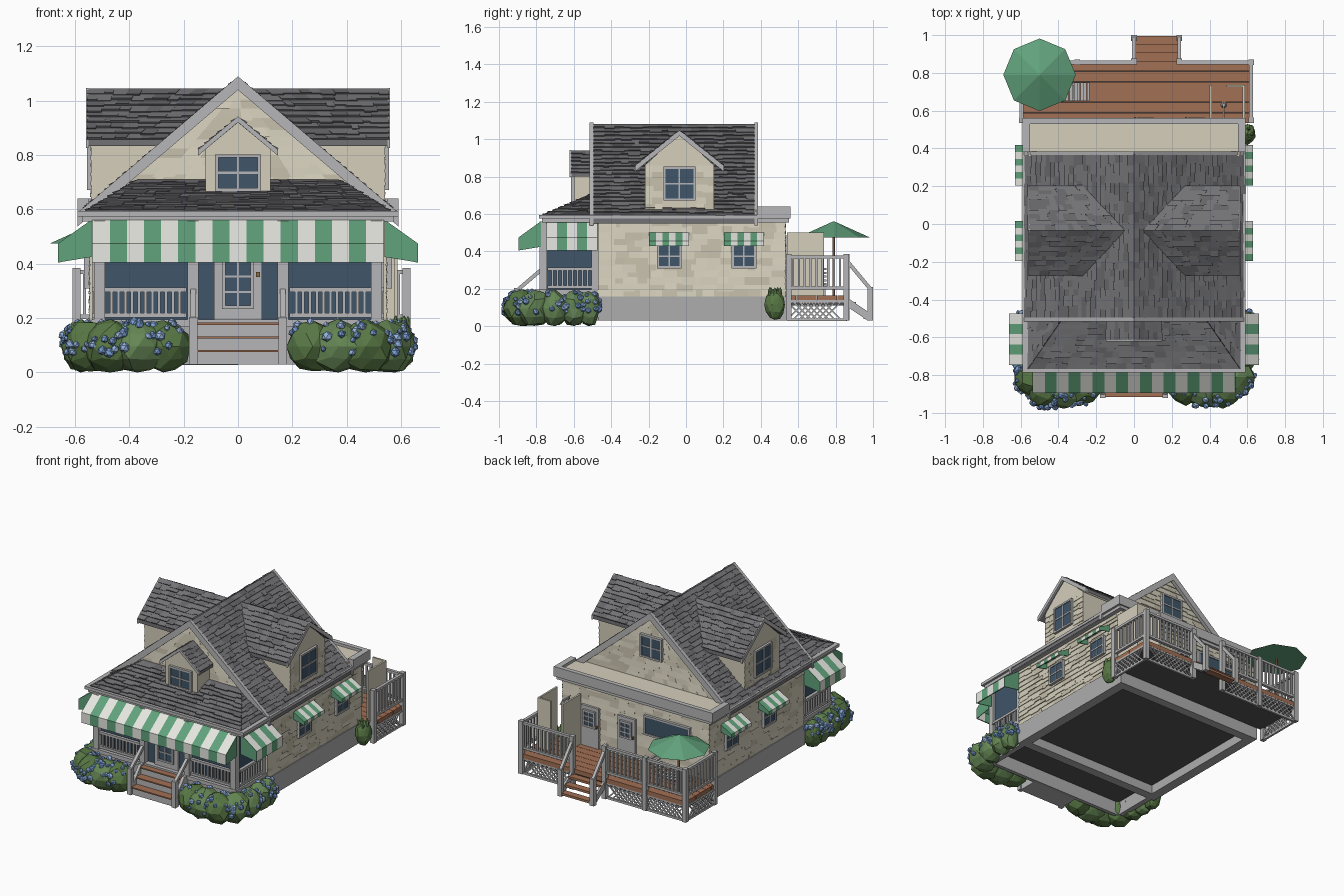
import bpy, bmesh, random
from math import radians, pi, sin, cos
from mathutils import Matrix, Vector as V

if "Cube" in bpy.data.objects:
    bpy.data.objects.remove(bpy.data.objects["Cube"])

random.seed(4)
COL = dict(trim=(.47, .47, .48), stone=(.42, .42, .43), wall=(.66, .62, .50), wall2=(.54, .50, .39),
           roof=(.17, .17, .18), roof2=(.13, .13, .14), glass=(.05, .09, .14), green=(.12, .36, .20),
           white=(.80, .80, .76), wood=(.36, .16, .09), dark=(.09, .09, .09), leaf=(.10, .19, .06),
           leaf2=(.13, .24, .09), flower=(.20, .36, .68), flower2=(.30, .46, .75), brass=(.25, .15, .05))
MATS = {}
for k, c in COL.items():
    MATS[k] = bpy.data.materials.new(k)
    MATS[k].diffuse_color = (*c, 1)
PARTS, I = {}, Matrix()


def part(name, mat):
    bm, mats = PARTS.setdefault(name, (bmesh.new(), []))
    if mat not in mats:
        mats.append(mat)
    return bm, mats.index(mat)


def add(name, mat, verts, faces, M=I):
    bm, i = part(name, mat)
    vs = [bm.verts.new(M @ V(v)) for v in verts]
    for f in faces:
        bm.faces.new([vs[k] for k in f]).material_index = i


def prism(name, mat, pts, y0, y1, M=I):
    """Extrude an (x, z) outline along y."""
    n = len(pts)
    vs = [(x, y, z) for y in (y0, y1) for x, z in pts]
    fs = [tuple(range(n)), tuple(range(2 * n - 1, n - 1, -1))]
    add(name, mat, vs, fs + [(k, (k + 1) % n, n + (k + 1) % n, n + k) for k in range(n)], M)


def box(name, mat, x0, x1, y0, y1, z0, z1, M=I):
    prism(name, mat, [(x0, z0), (x1, z0), (x1, z1), (x0, z1)], y0, y1, M)


def bar(name, mat, p, q, w, h=None):
    p, d, h = V(p), V(q) - V(p), h or w
    M = Matrix.Translation(p) @ d.to_track_quat('Y', 'Z').to_matrix().to_4x4()
    box(name, mat, -w / 2, w / 2, 0, d.length, -h / 2, h / 2, M)


def chevron(name, mat, w, ze, za, t, y0, y1, M=I):
    for s in (-1, 1):
        prism(name, mat, [(s * w, ze), (0, za), (0, za - t), (s * w, ze - t)], y0, y1, M)


def cone(name, mat, r1, r2, z0, z1, x, y, n=8):
    bm, i = part(name, mat)
    old = set(bm.faces)
    bmesh.ops.create_cone(bm, cap_ends=True, segments=n, radius1=r1, radius2=r2, depth=z1 - z0,
                          matrix=Matrix.Translation((x, y, (z0 + z1) / 2)))
    for f in set(bm.faces) - old:
        f.material_index = i


def blob(name, mat, c, r, sub, jit):
    bm, i = part(name, mat)
    vs = bmesh.ops.create_icosphere(bm, subdivisions=sub, radius=1)['verts']
    for v in vs:
        k = 1 + random.uniform(-jit, jit * .4)
        v.co = V(c) + V([v.co[a] * r[a] * k for a in range(3)])
        v.co.z = max(v.co.z, 0)
        for f in v.link_faces:
            f.material_index = i


def shingles(name, mats, a, b, c, d, rows, width, h, out=(0, 0, 1)):
    """Cover a quad (a-b bottom edge, d-c top edge) with raised wedges."""
    a, b, c, d = map(V, (a, b, c, d))
    n = (b - a).cross(d - a).normalized()
    n = -n if n.dot(V(out)) < 0 else n
    at = lambda u, v: a.lerp(b, u).lerp(d.lerp(c, u), v)
    for r in range(rows):
        v0, v1 = r / rows, (r + 1) / rows
        k = max(1, round((at(1, v0) - at(0, v0)).length / width))
        cuts = [0] + [(j + random.uniform(-.35, .35)) / k for j in range(1, k)] + [1]
        for u0, u1 in zip(cuts, cuts[1:]):
            lo = max(0, v0 - random.choice((0, 0, .25)) / rows)
            hh = n * h * random.uniform(.5, 1.2)
            p, q, s, t = at(u0, lo), at(u1, lo), at(u1, v1), at(u0, v1)
            add(name, random.choice(mats), [p, q, q + hh, p + hh, s, t],
                [(0, 1, 2, 3), (3, 2, 4, 5), (0, 5, 4, 1), (0, 3, 5), (1, 4, 2)])


def face(ang, x, y, z=0):
    """Local frame whose -y axis points out of a wall."""
    return Matrix.Translation((x, y, z)) @ Matrix.Rotation(radians(ang), 4, 'Z')


def window(M, w, h, nx=2, nz=2):
    box('window_glass', 'glass', -w, w, -.008, .01, -h, h, M)
    for s in (-1, 1):
        box('window_frames', 'trim', s * w - .006, s * w + .006, -.014, .01, -h - .006, h + .006, M)
        box('window_frames', 'trim', -w, w, -.014, .01, s * h - .006, s * h + .006, M)
    for k in range(1, nx):
        x = -w + 2 * w * k / nx
        box('window_frames', 'trim', x - .004, x + .004, -.012, 0, -h, h, M)
    for k in range(1, nz):
        z = -h + 2 * h * k / nz
        box('window_frames', 'trim', -w, w, -.012, 0, z - .004, z + .004, M)


def door(M, w, h, win):
    box('doors', 'trim', -w, w, -.012, .01, 0, h, M)
    window(M @ Matrix.Translation((0, -.012, win[0])), w * .6, win[1], 2, 3)
    box('door_knobs', 'brass', w * .76, w * .92, -.03, -.01, h * .52, h * .58, M)


def awning(name, M, w, n, d, zt, zm, zb):
    R = M @ Matrix.Rotation(pi / 2, 4, 'Z')
    pts = [(0, zt), (-d, zm), (-d, zb), (.008 - d, zb), (.008 - d, zm - .008), (0, zt - .012)]
    for k in range(n):
        prism(name, ('white', 'green')[k % 2], pts, -w + 2 * w * k / n, -w + 2 * w * (k + 1) / n, R)
    for s in (-1, 1):
        prism(name, 'green', [(0, zt), (-d, zm), (-d, zb), (0, zb + .02)], s * w - .002, s * w + .002, R)


def railing(name, p, q, z0, z1, step=.03):
    p, q = V((*p, 0)), V((*q, 0))
    for z in (z0, z1):
        bar(name, 'trim', p + V((0, 0, z)), q + V((0, 0, z)), .02, .016)
    n = round((q - p).length / step)
    for k in range(1, n):
        m = p.lerp(q, k / n)
        bar(name, 'trim', m + V((0, 0, z0)), m + V((0, 0, z1)), .011)


def post(name, x, y, z0, z1, w=.035):
    box(name, 'trim', x - w / 2, x + w / 2, y - w / 2, y + w / 2, z0, z1)


# foundation ring, floor, main walls
for s in (-1, 1):
    box('foundation', 'stone', s * .555, s * .49, -.47, .535, .03, .16)
for y in (-.47, .475):
    box('foundation', 'stone', -.55, .55, y, y + .06, .03, .16)
box('ground_floor', 'dark', -.5, .5, -.45, .5, .09, .16)
box('walls', 'wall', -.545, .545, -.47, .53, .16, .575)
WALL, ROOF = ('wall', 'wall', 'wall2'), ('roof', 'roof', 'roof2')
for s in (-1, 1):
    shingles('wall_shingles', WALL, (s * .545, -.47, .16), (s * .545, .53, .16), (s * .545, .53, .57),
             (s * .545, -.47, .57), 12, .07, .005, (s, 0, 0))
shingles('wall_shingles', WALL, (-.545, .53, .16), (.545, .53, .16), (.545, .53, .57), (-.545, .53, .57),
         12, .07, .004, (0, 1, 0))
# attic gable walls and main roof
prism('attic_walls', 'wall', [(-.55, .58), (.55, .58), (0, 1.055)], -.47, .355)
for y, o in ((-.47, -1), (.355, 1)):
    shingles('wall_shingles', WALL, (-.53, y, .59), (.53, y, .59), (.01, y, 1.04), (-.01, y, 1.04), 13, .07, .005, (0, o, 0))
chevron('main_roof', 'roof', .585, .585, 1.08, .035, -.5, .37)
for y in (-.515, .365):
    chevron('rake_boards', 'trim', .59, .588, 1.09, .05, y, y + .02)
for s in (-1, 1):
    shingles('roof_shingles', ROOF, (s * .585, -.495, .585), (s * .585, .365, .585), (0, .365, 1.08),
             (0, -.495, 1.08), 24, .05, .009)
# cornice and flat rear roof with low parapet
box('cornice', 'trim', -.575, .575, -.77, .55, .555, .58)
box('cornice', 'trim', -.59, .59, -.785, .56, .575, .595)
box('rear_flat_roof', 'wall', -.56, .56, .36, .54, .59, .622)
box('rear_parapet', 'trim', -.59, .59, .53, .56, .595, .64)
for s in (-1, 1):
    box('rear_parapet', 'trim', s * .59, s * .55, .38, .55, .595, .64)
# side dormers
for s in (-1, 1):
    M = face(90 * s, 0, -.035)
    prism('side_dormers', 'wall', [(-.185, .6), (.185, .6), (.185, .86), (0, 1.03), (-.185, .86)], -.54, -.05, M)
    chevron('side_dormer_roofs', 'roof', .235, .858, 1.045, .025, -.555, -.05, M)
    chevron('rake_boards', 'trim', .237, .857, 1.047, .03, -.56, -.55, M)
    window(face(90 * s, s * .542, -.035, .762), .08, .085)
    for t in (-1, 1):
        y = -.035 + t * .235
        shingles('roof_shingles', ROOF, (s * .27, y, .858), (s * .555, y, .858), (s * .555, -.035, 1.045),
                 (s * .05, -.035, 1.045), 9, .05, .008)
        shingles('wall_shingles', WALL, (s * .54, -.035 + t * .185, .62), (s * .54, -.035 + t * .09, .62),
                 (s * .54, -.035 + t * .09, .86), (s * .54, -.035 + t * .185, .86), 7, .06, .004, (s, 0, 0))
# porch roof (hipped) and front dormer
e, t = [(-.56, -.765, .593), (.56, -.765, .593), (.56, -.47, .593), (-.56, -.47, .593)], .71
add('porch_roof', 'roof', e + [(-.37, -.49, t), (.37, -.49, t), (.37, -.47, t), (-.37, -.47, t)],
    [(0, 1, 5, 4), (1, 2, 6, 5), (2, 3, 7, 6), (3, 0, 4, 7), (4, 5, 6, 7), (3, 2, 1, 0)])
shingles('roof_shingles', ROOF, e[0], e[1], (.37, -.49, t), (-.37, -.49, t), 9, .05, .008)
for s in (-1, 1):
    shingles('roof_shingles', ROOF, (s * .56, -.765, .593), (s * .56, -.47, .593), (s * .37, -.47, t), (s * .37, -.49, t), 7, .05, .008)
    shingles('roof_shingles', ROOF, (s * .145, -.615, .82), (s * .145, -.475, .82), (0, -.475, .94), (0, -.615, .94), 6, .045, .007)
prism('front_dormer', 'wall', [(-.12, .62), (.12, .62), (.12, .83), (0, .925), (-.12, .83)], -.6, -.46)
chevron('front_dormer_roof', 'roof', .145, .82, .94, .02, -.615, -.46)
chevron('rake_boards', 'trim', .147, .82, .943, .022, -.622, -.612)
window(face(0, 0, -.602, .735), .078, .062)
# side, rear gable and rear wall windows, doors
for s in (-1, 1):
    for y in (-.09, .31):
        window(face(90 * s, s * .552, y, .375), .06, .06)
        awning('window_awnings', face(90 * s, s * .55, y), .105, 6, .08, .5, .455, .43)
window(face(180, 0, .362, .85), .075, .07)
window(face(180, -.24, .535, .42), .165, .06, 1, 1)
for x in (.06, .33):
    door(face(180, x, .537, .165), .065, .27, (.19, .05))
# porch base, glazing, posts, rails
box('porch_floor', 'dark', -.52, .52, -.75, -.46, .12, .17)
box('porch_floor', 'trim', -.54, .54, -.785, -.46, .17, .195)
for s in (-1, 1):
    box('porch_skirt', 'stone', s * .535, s * .5, -.775, -.46, .03, .17)
    box('porch_glass', 'glass', s * .515, s * .5, -.74, -.47, .195, .56)
    for x, y in ((.51, -.762), (.165, -.762), (.515, -.485)):
        post('porch_posts', s * x, y, .19, .56, .04)
    railing('porch_railings', (s * .19, -.765), (s * .49, -.765), .21, .305, .026)
    railing('porch_railings', (s * .527, -.74), (s * .527, -.5), .21, .305, .026)
    bar('front_stair_rails', 'trim', (s * .165, -.905, .19), (s * .165, -.77, .305), .02)
    post('front_stair_rails', s * .165, -.905, .03, .205, .03)
    prism('front_stair_sides', 'trim', [(-.91, .03), (-.77, .03), (-.77, .195), (-.81, .195), (-.91, .08)],
          s * .16 - .01, s * .16 + .01, Matrix.Rotation(pi / 2, 4, 'Z'))
box('porch_skirt', 'stone', -.53, .53, -.775, -.75, .03, .17)
box('porch_glass', 'glass', -.51, .51, -.745, -.73, .195, .56)
door(face(0, 0, -.748, .195), .088, .3, (.13, .085))
for k in range(3):
    box('front_steps', 'trim', -.15, .15, -.905 + k * .045, -.77, .03 + k * .05, .075 + k * .05)
    box('front_treads', 'wood', -.15, .15, -.915 + k * .045, -.77, .075 + k * .05, .083 + k * .05)
# porch awnings
awning('porch_awning', face(0, 0, -.775), .535, 17, .12, .562, .475, .405)
for s in (-1, 1):
    awning('porch_awning', face(90 * s, s * .54, -.61), .135, 5, .122, .562, .475, .405)
# rear deck with planks, lattice, railings
box('deck_frame', 'dark', -.59, .61, .535, .85, .11, .14)
for k in range(6):
    y = .535 + k * .055
    box('deck_planks', 'wood', -.6, .625, y, y + .053, .135, .165)


def lattice(p, q, z0=.035, z1=.132):
    p, q = V((*p, 0)), V((*q, 0))
    h, L = z1 - z0, (q - p).length
    u = (q - p) / L
    for k in range(int((L - h) / .032) + 1):
        a = p + u * k * .032
        for za, zb in ((z0, z1), (z1, z0)):
            bar('deck_lattice', 'trim', a + V((0, 0, za)), a + u * h + V((0, 0, zb)), .008)
    for z in (z0, z1):
        bar('deck_lattice', 'trim', p + V((0, 0, z)), q + V((0, 0, z)), .014)


for p, q in (((-.595, .855), (0, .855)), ((.24, .855), (.62, .855)), ((-.595, .54), (-.595, .855)), ((.62, .54), (.62, .855))):
    lattice(p, q)
    railing('deck_railings', p, q, .205, .37)
for x, y in ((-.595, .55), (-.595, .857), (-.3, .857), (0, .86), (.24, .86), (.62, .857), (.62, .55)):
    post('deck_posts', x, y, .03, .385, .03)
# rear stairs
for k in range(3):
    box('rear_steps', 'wood', 0, .24, .86 + k * .045, .908 + k * .044, .115 - k * .038, .13 - k * .038)
for x in (0, .24):
    post('rear_stair_posts', x, .985, .03, .21, .03)
    bar('rear_stair_rails', 'trim', (x, .985, .2), (x, .86, .35), .02)
    bar('rear_stair_rails', 'trim', (x, .985, .045), (x, .86, .13), .014, .04)
# outdoor shower enclosure
for x in (.4, .575):
    box('shower_screen', 'wall', x, x + .012, .54, .735, .165, .5)
box('shower_screen', 'wall', .49, .585, .725, .737, .165, .5)
cone('shower_pipe', 'trim', .006, .006, .165, .47, .475, .56, 6)
bar('shower_pipe', 'trim', (.475, .56, .465), (.475, .63, .465), .01)
cone('shower_pipe', 'trim', .018, .008, .445, .465, .475, .63)
# parasol and lounge chair
cone('parasol_canopy', 'green', .192, .004, .475, .56, -.5, .79)
cone('parasol_pole', 'wood', .007, .007, .165, .5, -.5, .79, 6)
for k in range(8):
    bar('lounge_chair', 'trim', (-.5 + k * .024, .65, .215), (-.5 + k * .024, .75, .215), .018, .01)
for k in range(5):
    bar('lounge_chair', 'trim', (-.31 + k * .017, .65, .225 + k * .02), (-.31 + k * .017, .75, .225 + k * .02), .015, .01)
for x in (-.49, -.32):
    for y in (.66, .74):
        post('lounge_chair', x, y, .165, .212, .012)
# side shrub and flowering hedges
blob('side_shrub', 'leaf', (.6, .475, .115), (.05, .055, .085), 2, .15)
for k in range(5):
    blob('side_shrub', 'leaf2', (.6 + .025 * cos(k * 1.3), .475 + .03 * sin(k * 1.3), .18), (.012, .012, .03), 1, .1)
for s in (-1, 1):
    for x, y, r in ((.275, -.86, .1), (.37, -.87, .115), (.47, -.875, .105), (.545, -.81, .1), (.575, -.7, .08),
                    (.58, -.6, .072), (.58, -.52, .065)):
        c, rr = V((s * x, y, .095)), (r, r, .1)
        blob('hedges', random.choice(('leaf', 'leaf2')), c, rr, 2, .13)
        for k in range(26):
            a, z = random.uniform(0, 2 * pi), random.uniform(-.25, .95)
            h = (1 - z * z) ** .5
            f = c + V((cos(a) * h * r, sin(a) * h * r, z * .1)) * .95
            g = random.uniform(.011, .022)
            if f.y > -.78 and abs(f.x) < .55 or abs(f.x) < .19:
                continue
            blob('hedge_flowers', random.choice(('flower', 'flower2')), f, (g, g, g), 1, .15)
# turn every collected mesh into a named object
for name, (bm, mats) in PARTS.items():
    bmesh.ops.recalc_face_normals(bm, faces=bm.faces)
    me = bpy.data.meshes.new(name)
    bm.to_mesh(me)
    bm.free()
    for m in mats:
        me.materials.append(MATS[m])
    bpy.context.collection.objects.link(bpy.data.objects.new(name, me))

for m in bpy.data.materials:
    if m.users and not m.is_grease_pencil:
        m.use_nodes = True
        m.node_tree.nodes["Principled BSDF"].inputs["Base Color"].default_value = m.diffuse_color
